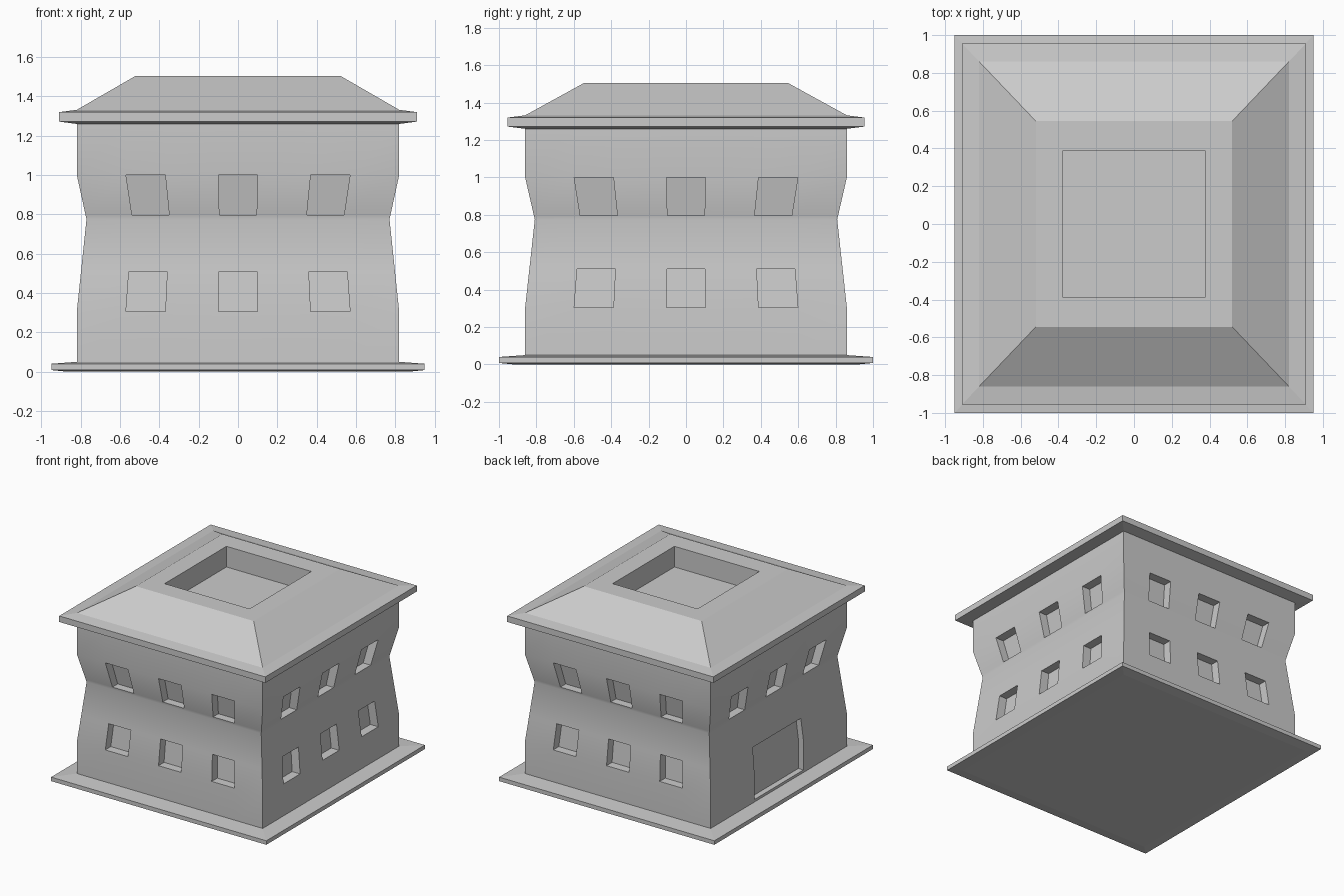
import bpy, bmesh, math

if "Cube" in bpy.data.objects:
    bpy.data.objects.remove(bpy.data.objects["Cube"], do_unlink=True)

plaster = bpy.data.materials.new("light_grey")
plaster.use_nodes = True
GREY = (0.6, 0.6, 0.6, 1)
plaster.diffuse_color = GREY
plaster.node_tree.nodes["Principled BSDF"].inputs["Base Color"].default_value = GREY

HX, HY = 0.82, 0.86            # half width and half depth of the walls
WAIST = 0.775                  # height of the pinch


def finish(name, bm, smooth=False):
    bmesh.ops.remove_doubles(bm, verts=bm.verts, dist=1e-4)
    mesh = bpy.data.meshes.new(name)
    bm.to_mesh(mesh)
    bm.free()
    mesh.materials.append(plaster)
    obj = bpy.data.objects.new(name, mesh)
    bpy.context.collection.objects.link(obj)
    if smooth:
        bpy.ops.object.select_all(action="DESELECT")
        obj.select_set(True)
        bpy.context.view_layer.objects.active = obj
        bpy.ops.object.shade_smooth_by_angle(angle=math.radians(25))
    return obj


def stacked_rectangles(name, rings):
    """Closed solid through rectangles given as (half x, half y, z), bottom to top."""
    bm = bmesh.new()
    loops = [[bm.verts.new((sx * x, sy * y, z))
              for sx, sy in ((-1, -1), (1, -1), (1, 1), (-1, 1))] for x, y, z in rings]
    for low, high in zip(loops, loops[1:]):
        for i in range(4):
            j = (i + 1) % 4
            bm.faces.new((low[i], low[j], high[j], high[i]))
    bm.faces.new(loops[0][::-1])
    bm.faces.new(loops[-1])
    return finish(name, bm)


def pinch(z):
    """Horizontal scale of the walls at height z."""
    if z <= 0.305 or z >= 1.0:
        return 1.0
    if z <= WAIST:
        return 1 - 0.06 * (z - 0.305) / (WAIST - 0.305)
    return 0.94 + 0.06 * (z - WAIST) / (1.0 - WAIST)


def add_wall(bm, turn, half, dist, has_door):
    """One wall as a grid of cells, with window and door cells pushed inward."""
    unit = half / HX
    cols = [-half, -0.57 * unit, -0.37 * unit, -0.1 * unit]
    rows = [0.04, 0.305, 0.51, WAIST, 0.797, 1.0, 1.27]
    if has_door:
        cols.insert(3, -0.31)
        rows = [0.04, 0.07, 0.305, 0.48, WAIST, 0.797, 1.0, 1.27]
    cols += [-c for c in reversed(cols)]

    def point(u, z, depth):
        s, v = pinch(z), depth - dist
        c, n = round(math.cos(turn)), round(math.sin(turn))
        return bm.verts.new((s * (c * u - n * v), s * (n * u + c * v), z))

    def depth_of(i, j):
        if not (0 <= i < len(cols) - 1 and 0 <= j < len(rows) - 1):
            return 0
        u, z = abs(cols[i] + cols[i + 1]) / 2, (rows[j] + rows[j + 1]) / 2
        if has_door and z < 0.6:
            return 0.045 if u < 0.31 and 0.07 < z < 0.48 else 0
        in_row = 0.797 < z < 1.0 or 0.305 < z < 0.51
        in_col = u < 0.1 * unit or 0.37 * unit < u < 0.57 * unit
        return 0.07 if in_row and in_col else 0

    for i in range(len(cols) - 1):
        for j in range(len(rows) - 1):
            d = depth_of(i, j)
            a, b, lo, hi = cols[i], cols[i + 1], rows[j], rows[j + 1]
            corners = [(a, lo), (b, lo), (b, hi), (a, hi)]
            bm.faces.new([point(u, z, d) for u, z in corners])
            if not d:
                continue
            # Sill, jambs and lintel where the neighbouring cell is flush
            for k, (di, dj) in enumerate(((0, -1), (1, 0), (0, 1), (-1, 0))):
                if depth_of(i + di, j + dj) == 0:
                    p, q = corners[k], corners[(k + 1) % 4]
                    bm.faces.new([point(*p, 0), point(*q, 0), point(*q, d), point(*p, d)])


# Pinched walls with windows all round and a doorway on the -x side
walls = bmesh.new()
for k in range(4):
    half, dist = (HX, HY) if k % 2 == 0 else (HY, HX)
    add_wall(walls, k * math.pi / 2, half, dist, k == 3)
finish("walls", walls, smooth=True)

# Base slab with slightly tapered edges
stacked_rectangles("base_slab", [(0.87, 0.92, 0), (0.95, 1.0, 0.008),
                                 (0.95, 1.0, 0.04), (HX, HY, 0.05)])

# Eaves, hipped roof and sunken court
stacked_rectangles("roof", [(HX, HY, 1.26), (0.91, 0.955, 1.272), (0.91, 0.955, 1.32),
                            (HX, HY, 1.332), (0.52, 0.545, 1.505),
                            (0.375, 0.39, 1.505), (0.375, 0.39, 1.34)])
